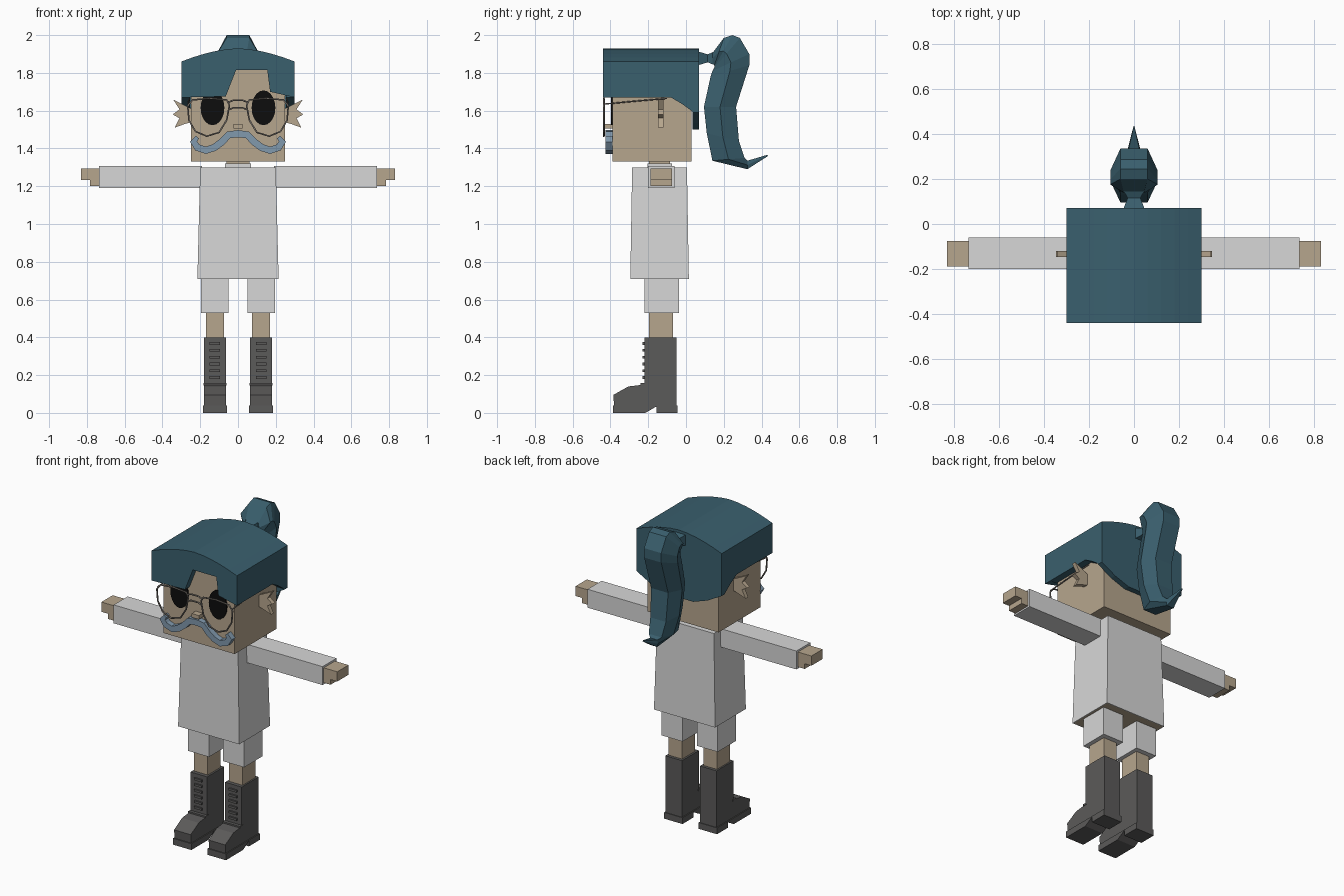
import bpy, bmesh, math
from mathutils import Vector

if "Cube" in bpy.data.objects:
    bpy.data.objects.remove(bpy.data.objects["Cube"], do_unlink=True)


def material(name, rgb):
    m = bpy.data.materials.new(name)
    m.use_nodes = True
    m.diffuse_color = (*rgb, 1)
    m.node_tree.nodes["Principled BSDF"].inputs["Base Color"].default_value = (*rgb, 1)
    return m


SKIN = material("skin", (0.47, 0.38, 0.27))
CLOTH = material("white cloth", (0.68, 0.68, 0.68))
HAIR = material("teal hair", (0.042, 0.115, 0.155))
BOOT = material("boot leather", (0.105, 0.103, 0.101))
BLACK = material("eye black", (0.004, 0.004, 0.004))
METAL = material("spectacle metal", (0.2, 0.18, 0.16))
BLUE = material("moustache blue", (0.22, 0.32, 0.42))


def finish(name, bm, *mats):
    bmesh.ops.recalc_face_normals(bm, faces=bm.faces[:])
    me = bpy.data.meshes.new(name)
    bm.to_mesh(me)
    bm.free()
    ob = bpy.data.objects.new(name, me)
    bpy.context.collection.objects.link(ob)
    for m in mats:
        me.materials.append(m)
    return ob


def loft(name, rings, mat):
    """Skin a list of equally sized point rings and cap both ends."""
    bm = bmesh.new()
    loops = [[bm.verts.new(p) for p in ring] for ring in rings]
    n = len(loops[0])
    for a, b in zip(loops, loops[1:]):
        for i in range(n):
            j = (i + 1) % n
            bm.faces.new((a[i], a[j], b[j], b[i]))
    bm.faces.new(loops[0])
    bm.faces.new(loops[-1])
    return finish(name, bm, mat)


def prism(name, pts, axis, lo, hi, mat):
    """Extrude an outline: (x, z) along y, or (y, z) along x."""
    def place(p, d):
        return (d, p[0], p[1]) if axis == "x" else (p[0], d, p[1])
    return loft(name, [[place(p, d) for p in pts] for d in (lo, hi)], mat)


def block(name, x, y, z, mat):
    return prism(name, [(x[0], z[0]), (x[1], z[0]), (x[1], z[1]), (x[0], z[1])],
                 "y", y[0], y[1], mat)


def wire(name, pts, radius, mat, closed=False):
    cu = bpy.data.curves.new(name, "CURVE")
    cu.dimensions = "3D"
    cu.bevel_depth = radius
    cu.bevel_resolution = 1
    sp = cu.splines.new("POLY")
    sp.points.add(len(pts) - 1)
    for p, co in zip(sp.points, pts):
        p.co = (*co, 1)
    sp.use_cyclic_u = closed
    tmp = bpy.data.objects.new(name + "_path", cu)
    bpy.context.collection.objects.link(tmp)
    bpy.context.view_layer.update()
    me = bpy.data.meshes.new_from_object(
        tmp.evaluated_get(bpy.context.evaluated_depsgraph_get()))
    bpy.data.objects.remove(tmp, do_unlink=True)
    me.materials.clear()
    me.materials.append(mat)
    ob = bpy.data.objects.new(name, me)
    bpy.context.collection.objects.link(ob)


# Head, neck and collar
block("head", (-0.25, 0.25), (-0.39, 0.03), (1.33, 1.84), SKIN)
block("neck", (-0.06, 0.06), (-0.195, -0.085), (1.28, 1.34), SKIN)
block("collar", (-0.07, 0.07), (-0.205, -0.075), (1.29, 1.32), CLOTH)

# Shirt: tapered box with a skin panel set into its hem
def rect(x, y0, y1, z):
    return [(-x, y0, z), (x, y0, z), (x, y1, z), (-x, y1, z)]

shirt = loft("shirt", [rect(0.215, -0.295, 0.015, 0.71),
                       rect(0.2, -0.285, 0.005, 1.3)], CLOTH)
shirt.data.materials.append(SKIN)
bm = bmesh.new()
bm.from_mesh(shirt.data)
hem = [f for f in bm.faces if f.normal.z < -0.9]
bmesh.ops.inset_region(bm, faces=hem, thickness=0.008, depth=0)
for f in hem:
    f.material_index = 1
bm.to_mesh(shirt.data)
bm.free()

# Hair cap: arched top over four walls
def arch(w):
    xs = [w * (1 - i / 5) for i in range(11)]
    return [(x, 1.93 - 0.07 * (abs(x) / 0.3) ** 1.7) for x in xs]

prism("hair_fringe", arch(0.3) + [(-0.3, 1.67), (-0.065, 1.675), (-0.01, 1.815),
      (0.155, 1.815), (0.17, 1.7), (0.3, 1.67)], "y", -0.44, -0.395, HAIR)
prism("hair_back", arch(0.3) + [(-0.3, 1.59), (-0.2, 1.535), (-0.1, 1.5),
      (0.1, 1.5), (0.2, 1.535), (0.3, 1.59)], "y", 0.035, 0.07, HAIR)
prism("hair_top", arch(0.3) + [(-0.3, 1.83), (0.3, 1.83)], "y", -0.395, 0.035, HAIR)

# Ponytail: front point, back point (y, z), edge and middle half width
tail = [((0.14, 1.85), (0.14, 1.905), 0.045, 0.05),
        ((0.15, 1.84), (0.2, 1.985), 0.06, 0.105),
        ((0.15, 1.83), (0.245, 2.0), 0.06, 0.105),
        ((0.145, 1.82), (0.285, 1.985), 0.06, 0.105),
        ((0.14, 1.81), (0.335, 1.9), 0.06, 0.105),
        ((0.13, 1.78), (0.335, 1.84), 0.06, 0.105),
        ((0.095, 1.62), (0.265, 1.62), 0.06, 0.1),
        ((0.11, 1.48), (0.28, 1.44), 0.055, 0.09),
        ((0.14, 1.335), (0.31, 1.35), 0.045, 0.07),
        ((0.325, 1.29), (0.325, 1.335), 0.025, 0.03),
        ((0.434, 1.36), (0.43, 1.366), 0.002, 0.002)]
rings = []
for (py, pz), (qy, qz), e, m in tail:
    my, mz = (py + qy) / 2, (pz + qz) / 2
    rings.append([(-e, py, pz), (e, py, pz), (m, my, mz),
                  (e, qy, qz), (-e, qy, qz), (-m, my, mz)])
loft("ponytail", rings, HAIR)
loft("hair_tie", [[(sx * r, y, 1.877 + sz * r * 0.75) for sx, sz in
                   ((-1, -1), (1, -1), (1, 1), (-1, 1))]
                  for y, r in ((0.065, 0.048), (0.115, 0.028), (0.145, 0.045))], HAIR)

# Nose
block("nose", (-0.025, 0.025), (-0.43, -0.385), (1.505, 1.53), SKIN)

# Moustache: a ribbon around a mirrored curling path
half = [(0, 1.478), (0.05, 1.472), (0.085, 1.435), (0.125, 1.405), (0.17, 1.39),
        (0.215, 1.405), (0.235, 1.435), (0.215, 1.46)]
path = [Vector((-x, z)) for x, z in reversed(half[1:])] + [Vector(p) for p in half]
upper, lower = [], []
for i, p in enumerate(path):
    d = (path[min(i + 1, len(path) - 1)] - path[max(i - 1, 0)]).normalized()
    w = 0.01 if i in (0, len(path) - 1) else 0.019
    upper.append(p + Vector((-d.y, d.x)) * w)
    lower.append(p - Vector((-d.y, d.x)) * w)
prism("moustache", upper + lower[::-1], "y", -0.425, -0.388, BLUE)

# Spectacle bridge
for z in (1.615, 1.655):
    wire("spectacle_bridge", [(-0.05, -0.435, z - 0.01), (-0.025, -0.435, z),
                              (0.025, -0.435, z), (0.05, -0.435, z - 0.01)], 0.005, METAL)

for side, s in (("left", 1), ("right", -1)):
    def span(a, b):
        return tuple(sorted((s * a, s * b)))

    # Hair side wall, sweeping down towards the back
    prism(side + "_hair_side", [(-0.395, 1.85), (-0.395, 1.67), (-0.08, 1.67),
          (-0.02, 1.635), (0.035, 1.595), (0.035, 1.85)], "x", *span(0.255, 0.3), HAIR)

    # Jagged ear
    prism(side + "_ear", [(s * x, z) for x, z in
          ((0.245, 1.61), (0.285, 1.63), (0.342, 1.658), (0.31, 1.607), (0.345, 1.58),
           (0.31, 1.56), (0.335, 1.51), (0.28, 1.53), (0.245, 1.54))],
          "y", -0.147, -0.12, SKIN)

    # Eye plate
    ring = [math.tau * i / 20 for i in range(20)]
    prism(side + "_eye", [(s * 0.135 + 0.063 * math.cos(a), 1.615 + 0.092 * math.sin(a))
                          for a in ring], "y", -0.397, -0.389, BLACK)

    # Spectacle rim and temple
    rim = [(0.045, 1.63), (0.06, 1.657), (0.15, 1.665), (0.24, 1.657), (0.266, 1.625),
           (0.26, 1.55), (0.225, 1.49), (0.165, 1.465), (0.1, 1.485), (0.06, 1.55)]
    wire(side + "_spectacle_rim", [(s * x, -0.435, z) for x, z in rim], 0.005, METAL, True)
    wire(side + "_spectacle_temple", [(s * 0.264, -0.435, 1.635), (s * 0.262, -0.25, 1.652),
                                      (s * 0.256, -0.1, 1.665)], 0.004, METAL)

    # Arm and hand
    block(side + "_sleeve", span(0.19, 0.735), (-0.2, -0.06), (1.19, 1.307), CLOTH)
    block(side + "_hand", span(0.72, 0.83), (-0.188, -0.075), (1.233, 1.295), SKIN)
    block(side + "_thumb", span(0.72, 0.783), (-0.188, -0.075), (1.2, 1.234), SKIN)

    # Leg
    block(side + "_shorts_leg", span(0.05, 0.197), (-0.22, -0.037), (0.53, 0.72), CLOTH)
    block(side + "_leg", span(0.075, 0.17), (-0.197, -0.068), (0.38, 0.54), SKIN)

    # Boot, with heel, sole and laces
    prism(side + "_boot", [(-0.38, 0.03), (-0.385, 0.095), (-0.305, 0.14), (-0.22, 0.15),
          (-0.22, 0.4), (-0.05, 0.4), (-0.05, 0.03)], "x", *span(0.063, 0.18), BOOT)
    block(side + "_heel", span(0.057, 0.186), (-0.155, -0.046), (0, 0.04), BOOT)
    prism(side + "_sole", [(-0.387, 0), (-0.387, 0.04), (-0.15, 0.04), (-0.155, 0.035),
          (-0.215, 0)], "x", *span(0.057, 0.186), BOOT)
    block(side + "_toe_seam", span(0.06, 0.183), (-0.24, -0.21), (0.145, 0.157), BOOT)
    for i in range(6):
        z = 0.18 + i * 0.036
        block(side + "_lace", span(0.095, 0.15), (-0.23, -0.215), (z, z + 0.014), BOOT)
